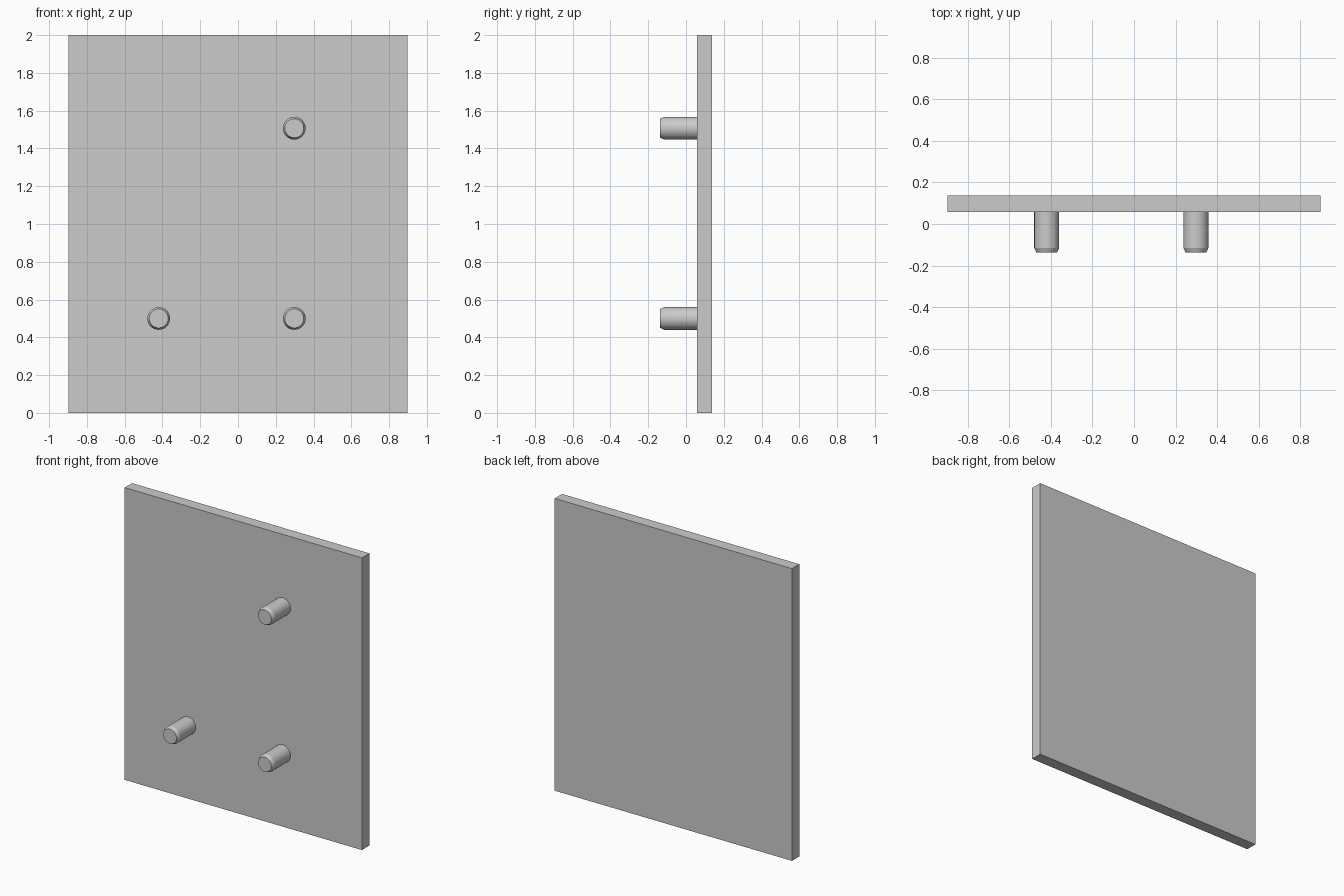
import bpy, bmesh, math

if "Cube" in bpy.data.objects:
    bpy.data.objects.remove(bpy.data.objects["Cube"])

W, H = 0.898, 2.0                # half width and height of the panel
Y_FRONT, Y_BACK = 0.057, 0.137   # panel faces
PEG_TIP = -0.137


def finish(name, bm):
    bmesh.ops.recalc_face_normals(bm, faces=bm.faces[:])
    mesh = bpy.data.meshes.new(name)
    bm.to_mesh(mesh)
    bm.free()
    obj = bpy.data.objects.new(name, mesh)
    bpy.context.collection.objects.link(obj)
    return obj


# Flat upright panel
bm = bmesh.new()
bmesh.ops.create_cube(bm, size=1)
bmesh.ops.scale(bm, vec=(2 * W, Y_BACK - Y_FRONT, H), verts=bm.verts)
bmesh.ops.translate(bm, vec=(0, (Y_FRONT + Y_BACK) / 2, H / 2), verts=bm.verts)
finish("back_panel", bm)


def peg(name, x, z, sides=48):
    # Round peg with a chamfered tip, seated slightly into the panel
    profile = [(0.06, Y_FRONT + 0.01), (0.06, PEG_TIP + 0.022), (0.05, PEG_TIP)]
    bm = bmesh.new()
    rings = [[bm.verts.new((x + r * math.cos(2 * math.pi * i / sides), y,
                            z + r * math.sin(2 * math.pi * i / sides)))
              for i in range(sides)] for r, y in profile]
    for a, b in zip(rings, rings[1:]):
        for i in range(sides):
            j = (i + 1) % sides
            bm.faces.new((a[i], a[j], b[j], b[i]))
    bm.faces.new(rings[0])
    bm.faces.new(rings[-1])
    obj = finish(name, bm)
    bpy.ops.object.select_all(action='DESELECT')
    obj.select_set(True)
    bpy.context.view_layer.objects.active = obj
    bpy.ops.object.shade_smooth_by_angle(angle=math.radians(20))


# Three pegs in an L layout
for name, x, z in (("peg_lower_left", -0.42, 0.5),
                   ("peg_lower_right", 0.298, 0.5),
                   ("peg_upper_right", 0.298, 1.507)):
    peg(name, x, z)
